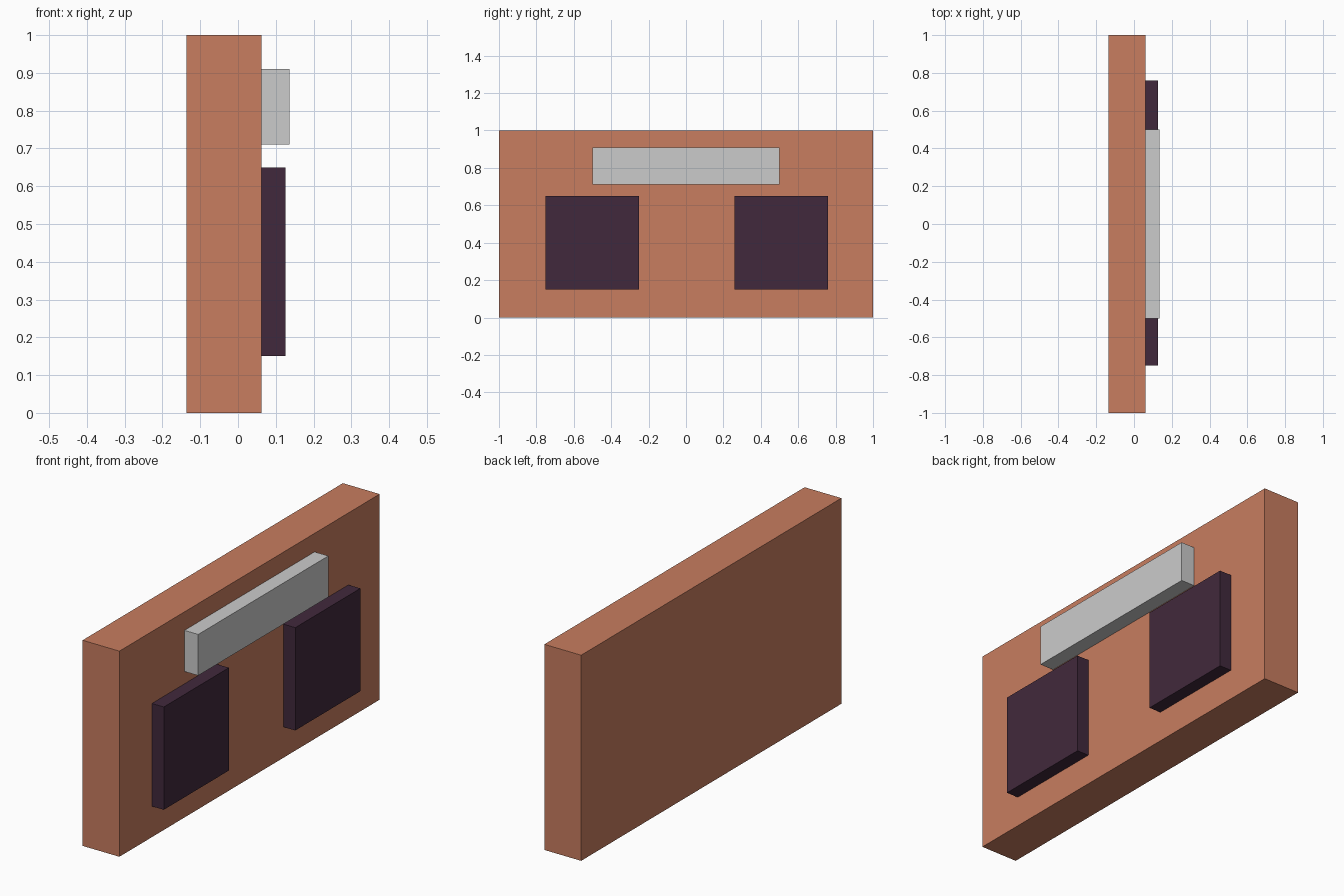
import bpy

if "Cube" in bpy.data.objects:
    bpy.data.objects.remove(bpy.data.objects["Cube"])


def material(name, color):
    mat = bpy.data.materials.new(name)
    mat.diffuse_color = (*color, 1)
    mat.use_nodes = True
    mat.node_tree.nodes["Principled BSDF"].inputs["Base Color"].default_value = mat.diffuse_color
    return mat


def box(name, low, high, mat=None):
    """Axis-aligned box between two corners."""
    center = [(a + b) / 2 for a, b in zip(low, high)]
    size = [b - a for a, b in zip(low, high)]
    bpy.ops.mesh.primitive_cube_add(size=1, location=center)
    obj = bpy.context.object
    obj.name = name
    obj.scale = size
    bpy.ops.object.transform_apply(location=False, rotation=False, scale=True)
    if mat:
        obj.data.materials.append(mat)
    return obj


terracotta = material("terracotta", (0.58, 0.205, 0.115))
dark_plum = material("dark_plum", (0.053, 0.022, 0.045))

BACK, FACE = -0.136, 0.062

# Main upright slab
box("wall_panel", (BACK, -1, 0), (FACE, 1, 1), terracotta)

# Raised grey bar near the top
box("sign_bar", (FACE, -0.5, 0.71), (0.136, 0.5, 0.91))

# Two dark square panes below the bar
for name, y in (("left_pane", -0.75), ("right_pane", 0.26)):
    box(name, (FACE, y, 0.15), (0.126, y + 0.5, 0.65), dark_plum)
